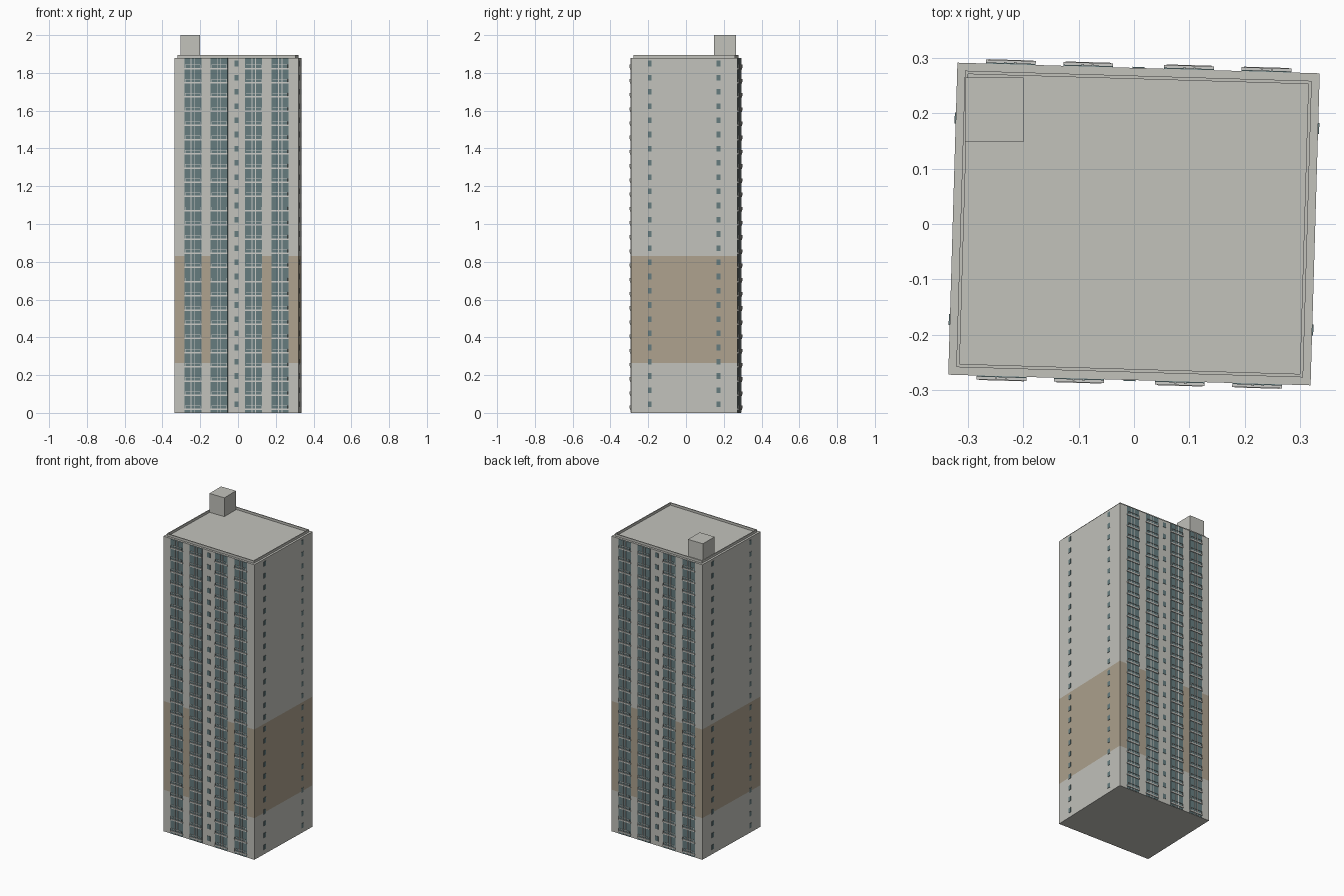
import bpy, bmesh, math
from mathutils import Matrix, Vector

if "Cube" in bpy.data.objects:
    bpy.data.objects.remove(bpy.data.objects["Cube"])

W, D, H = 0.655, 0.564, 1.88      # tower width, depth, wall height
FLOORS = 25
STEP = H / FLOORS
TURN = Matrix.Rotation(math.radians(-1.68), 4, 'Z')


def material(name, rgb):
    m = bpy.data.materials.new(name)
    m.diffuse_color = (*rgb, 1)
    m.use_nodes = True
    m.node_tree.nodes["Principled BSDF"].inputs["Base Color"].default_value = m.diffuse_color
    return m


wall = material("pale grey wall", (0.54, 0.54, 0.50))
tan = material("tan band", (0.42, 0.36, 0.27))
glass = material("teal glass", (0.13, 0.20, 0.21))
trim = material("light trim", (0.60, 0.60, 0.57))


def box(bm, x0, x1, y0, y1, z0, z1):
    size = Vector((x1 - x0, y1 - y0, z1 - z0))
    mid = Vector(((x0 + x1) / 2, (y0 + y1) / 2, (z0 + z1) / 2))
    bmesh.ops.create_cube(bm, size=1, matrix=Matrix.Translation(mid) @ Matrix.Diagonal((*size, 1)))


def finish(name, bm, mats, turn=True, both_sides=False):
    if both_sides:   # repeat on the opposite facade
        copy = bmesh.ops.duplicate(bm, geom=bm.verts[:] + bm.edges[:] + bm.faces[:])
        verts = [g for g in copy["geom"] if isinstance(g, bmesh.types.BMVert)]
        bmesh.ops.rotate(bm, verts=verts, matrix=Matrix.Rotation(math.pi, 3, 'Z'))
    if turn:
        bm.transform(TURN)
    me = bpy.data.meshes.new(name)
    bm.to_mesh(me)
    bm.free()
    for m in mats:
        me.materials.append(m)
    ob = bpy.data.objects.new(name, me)
    bpy.context.collection.objects.link(ob)
    return ob


# Tower body, cut so the tan band can be coloured by height
bm = bmesh.new()
box(bm, -W / 2, W / 2, -D / 2, D / 2, 0, H)
for co, no in [((0, 0, 0.265), (0, 0, 1)), ((0, 0, 0.83), (0, 0, 1)),
               ((-0.047, 0, 0), (1, 0, 0)), ((0.047, 0, 0), (1, 0, 0))]:
    bmesh.ops.bisect_plane(bm, geom=bm.verts[:] + bm.edges[:] + bm.faces[:],
                           plane_co=co, plane_no=no)
bm.normal_update()
for f in bm.faces:
    c = f.calc_center_median()
    centre_strip = abs(f.normal.y) > 0.5 and abs(c.x) < 0.047
    if 0.265 < c.z < 0.83 and abs(f.normal.z) < 0.5 and not centre_strip:
        f.material_index = 1
finish("tower_body", bm, [wall, tan])

# Roof parapet
bm = bmesh.new()
ox, oy, t, top = W / 2 - 0.014, D / 2 - 0.014, 0.006, 1.895
for s in (-1, 1):
    box(bm, -ox, ox, *sorted((s * oy, s * (oy - t))), H, top)
    box(bm, *sorted((s * ox, s * (ox - t))), -oy + t, oy - t, H, top)
finish("roof_parapet", bm, [wall])

# Lift house on the roof
bm = bmesh.new()
box(bm, -0.305, -0.20, 0.148, 0.265, H, 2.0)
finish("lift_house", bm, [wall], turn=False)

# Window strips, balconies and frames
front = -D / 2
glazing, frames, balconies, small, side = [bmesh.new() for _ in range(5)]
for cx in (-0.231, -0.091, 0.091, 0.231):
    m = 1 if cx > 0 else -1
    x0, x1 = cx - 0.045, cx + 0.045
    box(glazing, x0, x1, front - 0.002, front + 0.002, 0.002, H - 0.002)
    for off in (-0.008, 0.010):
        x = cx + m * off
        box(frames, x - 0.002, x + 0.002, front - 0.004, front, 0.002, H - 0.002)
    for i in range(FLOORS):
        z = i * STEP + 0.014
        box(balconies, x0, x1, front - 0.007, front, z, z + 0.008)
        box(balconies, x0 + 0.004, x1 - 0.004, front - 0.008, front - 0.006,
            z + 0.022, z + 0.0245)
        for x in (x0 + 0.004, x1 - 0.006):
            box(balconies, x, x + 0.002, front - 0.008, front - 0.006, z + 0.008, z + 0.0245)

# Small windows: centre of the facades and near the side wall corners
for i in range(FLOORS):
    z = i * STEP + 0.03
    box(small, -0.011, 0.011, front - 0.002, front + 0.002, z, z + 0.03)
    for y in (-0.182, 0.182):
        box(side, W / 2 - 0.002, W / 2 + 0.002, y - 0.01, y + 0.01, z, z + 0.03)

for name, part, mat in [("window_strips", glazing, glass), ("window_frames", frames, trim),
                        ("balconies", balconies, trim), ("stair_windows", small, glass),
                        ("side_windows", side, glass)]:
    finish(name, part, [mat], both_sides=True)
